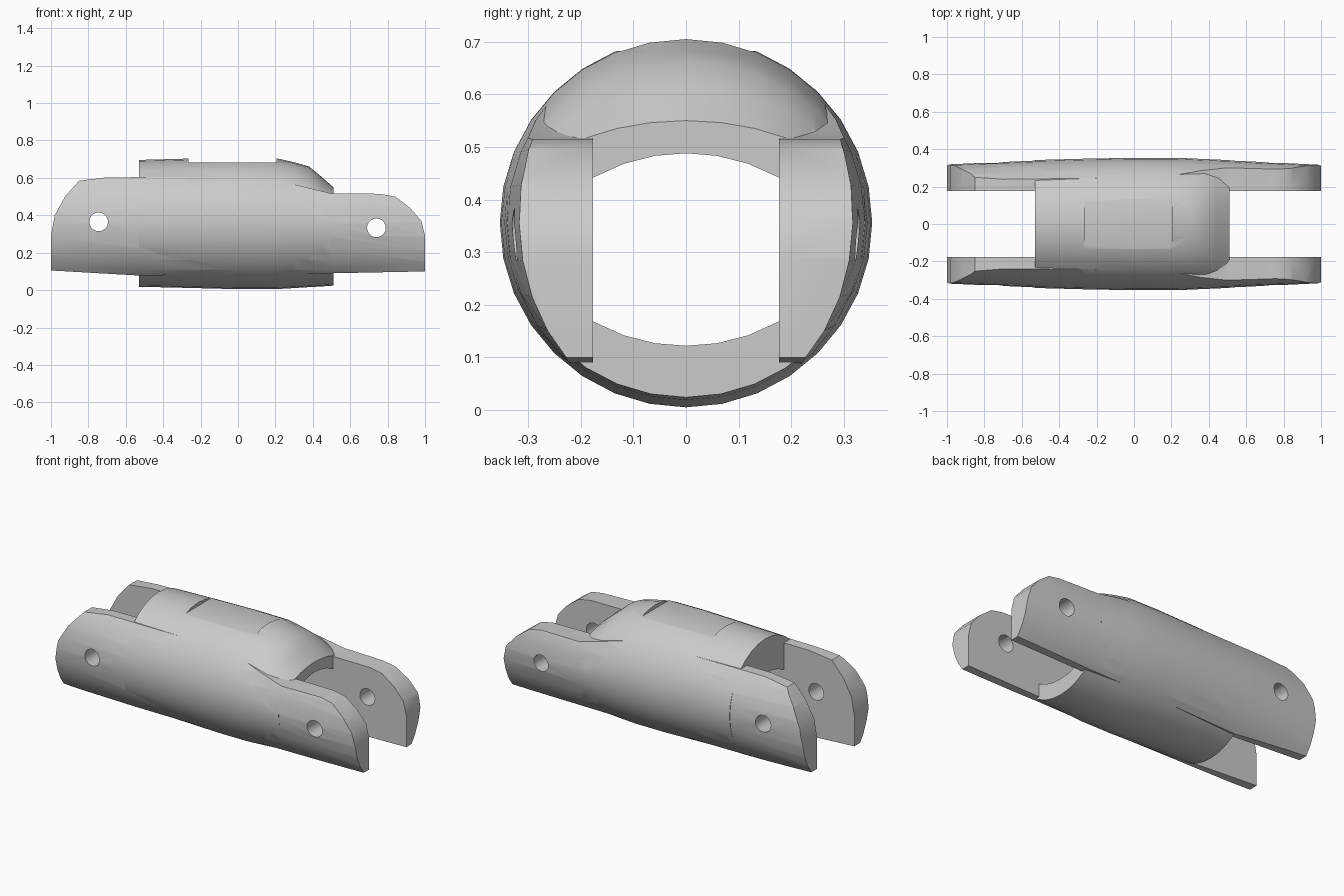
import bpy, bmesh
from math import sin, cos, pi, sqrt

cube = bpy.data.objects.get("Cube")
if cube:
    bpy.data.objects.remove(cube, do_unlink=True)

CZ = 0.356          # height of the long axis
SLOT = 0.177        # half width of the fork slot

grey = bpy.data.materials.new("light grey")
grey.use_nodes = True
grey.diffuse_color = (0.6, 0.6, 0.6, 1)
grey.node_tree.nodes["Principled BSDF"].inputs["Base Color"].default_value = (0.6, 0.6, 0.6, 1)


def solid(name, rings):
    """Closed skin over matching rings of points, capped at both ends."""
    bm = bmesh.new()
    loops = [[bm.verts.new(p) for p in ring] for ring in rings]
    n = len(loops[0])
    for a, b in zip(loops, loops[1:]):
        for i in range(n):
            j = (i + 1) % n
            bm.faces.new((a[i], a[j], b[j], b[i]))
    bm.faces.new(loops[0][::-1])
    bm.faces.new(loops[-1])
    bmesh.ops.recalc_face_normals(bm, faces=bm.faces)
    mesh = bpy.data.meshes.new(name)
    bm.to_mesh(mesh)
    bm.free()
    mesh.materials.append(grey)
    ob = bpy.data.objects.new(name, mesh)
    bpy.context.collection.objects.link(ob)
    return ob


def loft(name, sections, n=32):
    """Sections along x: position, half width, upper and lower half height."""
    return solid(name, [[(x, w * cos(2 * pi * i / n),
                          CZ + (up if i < n / 2 else low) * sin(2 * pi * i / n))
                         for i in range(n)] for x, w, up, low in sections])


def box(name, x0, x1, y0, y1, z0, z1):
    return solid(name, [[(x, y0, z0), (x, y1, z0), (x, y1, z1), (x, y0, z1)] for x in (x0, x1)])


def combine(ob, other, operation):
    mod = ob.modifiers.new(operation, 'BOOLEAN')
    mod.operation, mod.object, mod.solver = operation, other, 'EXACT'
    bpy.ops.object.select_all(action='DESELECT')
    bpy.context.view_layer.objects.active = ob
    ob.select_set(True)
    bpy.ops.object.modifier_apply(modifier=mod.name)
    bpy.data.objects.remove(other, do_unlink=True)


# Fork plates: a tapered barrel trimmed to the side outline, then slotted
link = loft("fork_link", [(-1.01, .318, .37, .37), (-.5, .34, .352, .352),
                          (0, .351, .351, .351), (.5, .34, .352, .352), (1.01, .316, .37, .37)])
outline = [(-1, .105), (-1, .29), (-.98, .40), (-.925, .50), (-.85, .585), (-.7, .603),
           (-.15, .605), (.15, .60), (.3, .565), (.5, .517), (.76, .515), (.84, .50),
           (.92, .44), (.98, .37), (1, .29), (1, .10), (.5, .09), (-.53, .078)]
combine(link, solid("outline_cutter", [[(x, y, z) for x, z in outline] for y in (-.5, .5)]), 'INTERSECT')
combine(link, box("slot_cutter", -1.2, 1.2, -SLOT, SLOT, -.2, 1), 'DIFFERENCE')

# Central sleeve with its sloping shoulder on the right
sleeve = loft("sleeve", [(-.53, .342, .340, .338), (-.27, .349, .347, .344), (0, .354, .352, .351),
                         (.2, .354, .350, .351), (.3, .351, .328, .345), (.38, .347, .305, .340),
                         (.44, .345, .255, .337), (.51, .341, .194, .332)])
combine(link, sleeve, 'UNION')

# Bore through the sleeve, with curved floor and roof
bulge = [SLOT * k / 3 for k in range(-3, 4)]
arc = [sqrt(.36 ** 2 - y * y) - .36 for y in bulge]
bore = [(y, .122 - a) for y, a in zip(bulge, arc)] + \
       [(y, .488 + a) for y, a in zip(bulge[::-1], arc)]
combine(link, solid("bore_cutter", [[(x, y, z) for y, z in bore] for x in (-.8, .8)]), 'DIFFERENCE')

# Shallow flat recess on top
combine(link, box("recess_cutter", -.265, .205, -.136, .136, .682, .9), 'DIFFERENCE')

# Pin holes through both plates
for hx, hz in ((-.745, .365), (.74, .333)):
    hole = [[(hx + .05 * cos(pi * i / 10), y, hz + .05 * sin(pi * i / 10)) for i in range(20)]
            for y in (-.6, .6)]
    combine(link, solid("pin_hole_cutter", hole), 'DIFFERENCE')

bpy.ops.object.select_all(action='DESELECT')
link.select_set(True)
bpy.context.view_layer.objects.active = link
bpy.ops.object.shade_smooth_by_angle(angle=pi / 6)
